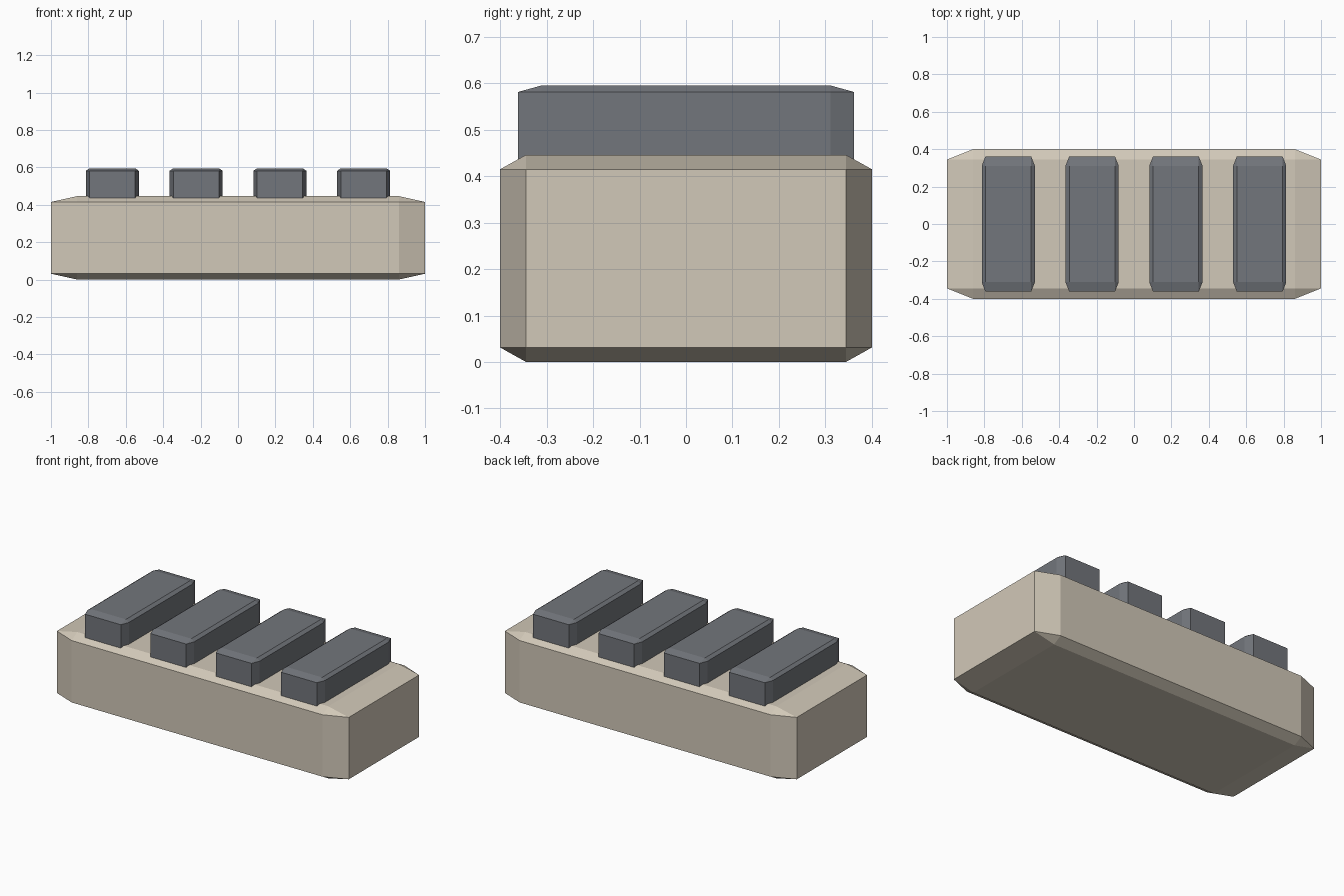
import bpy
import bmesh

default = bpy.data.objects.get("Cube")
if default:
    bpy.data.objects.remove(default, do_unlink=True)


def make_material(name, rgb):
    mat = bpy.data.materials.new(name)
    mat.use_nodes = True
    colour = (*rgb, 1.0)
    mat.diffuse_color = colour
    mat.node_tree.nodes["Principled BSDF"].inputs["Base Color"].default_value = colour
    return mat


def chamfered_block(name, size, centre, mat):
    """Unit cube with a flat chamfer, stretched so the chamfer scales with it."""
    bm = bmesh.new()
    bmesh.ops.create_cube(bm, size=1)
    bmesh.ops.bevel(bm, geom=bm.edges[:], offset=0.07, offset_type='OFFSET',
                    segments=1, profile=0.5, affect='EDGES')
    bmesh.ops.scale(bm, vec=size, verts=bm.verts)
    bmesh.ops.recalc_face_normals(bm, faces=bm.faces)
    mesh = bpy.data.meshes.new(name)
    bm.to_mesh(mesh)
    bm.free()
    mesh.materials.append(mat)
    obj = bpy.data.objects.new(name, mesh)
    obj.location = centre
    bpy.context.collection.objects.link(obj)
    return obj


beige = make_material("warm beige", (0.64, 0.58, 0.48))
grey = make_material("slate grey", (0.17, 0.18, 0.20))

# Main body
BODY_HEIGHT = 0.446
chamfered_block("body", (2.0, 0.8, BODY_HEIGHT), (0, 0, BODY_HEIGHT / 2), beige)

# Row of raised bars, sunk slightly into the body
BAR_SPACING = 0.448
for i in range(4):
    chamfered_block(f"top_bar_{i + 1}", (0.284, 0.724, 0.2),
                    ((i - 1.5) * BAR_SPACING, 0, 0.495), grey)
